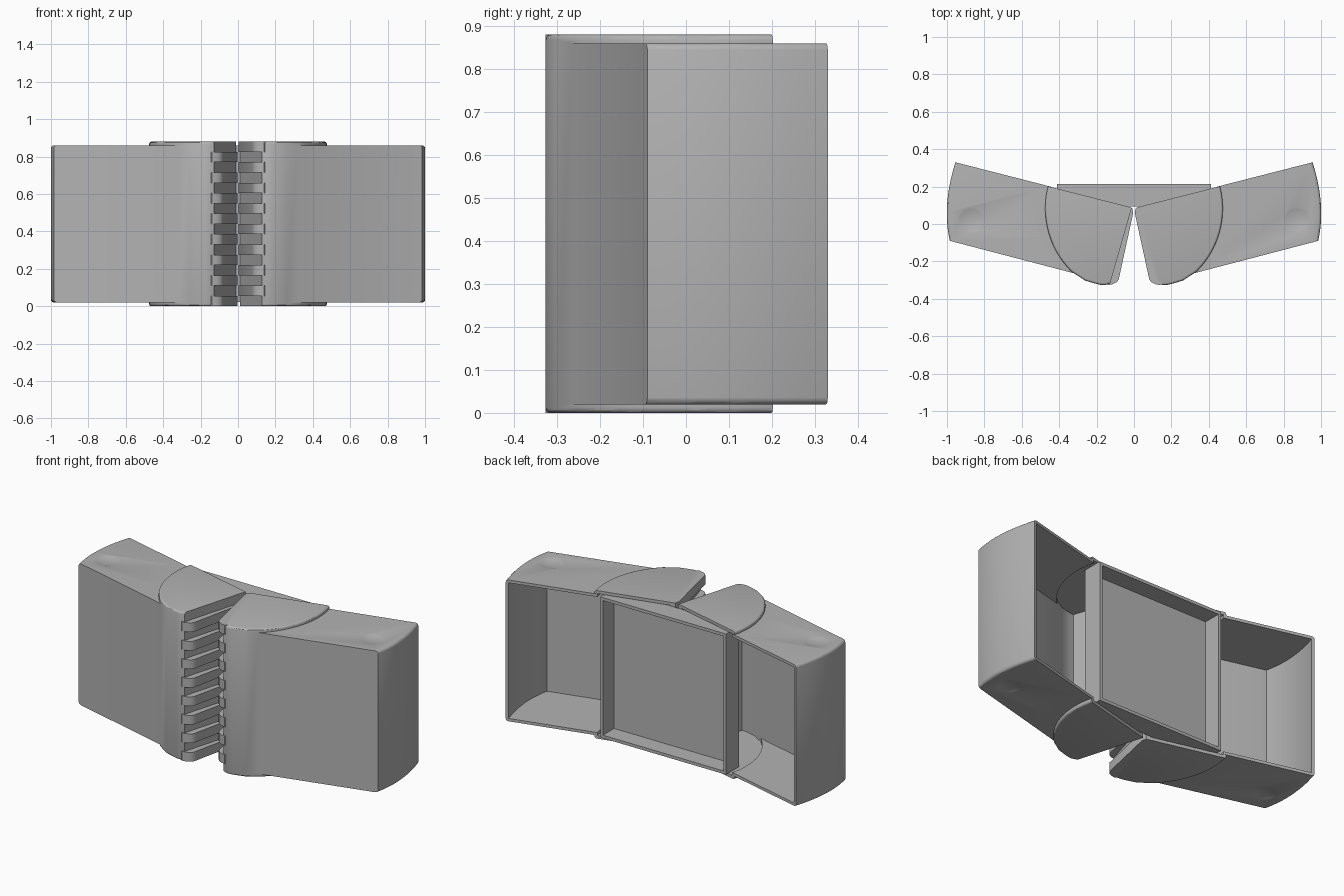
import bpy
import bmesh
from math import radians, cos, sin
from mathutils import Vector

cube = bpy.data.objects.get("Cube")
if cube:
    bpy.data.objects.remove(cube)

grey = bpy.data.materials.new("plain grey")
grey.use_nodes = True
COLOUR = (0.45, 0.45, 0.45, 1)
grey.diffuse_color = COLOUR
grey.node_tree.nodes["Principled BSDF"].inputs["Base Color"].default_value = COLOUR


def link(name, bm):
    mesh = bpy.data.meshes.new(name)
    bm.to_mesh(mesh)
    bm.free()
    mesh.materials.append(grey)
    ob = bpy.data.objects.new(name, mesh)
    bpy.context.collection.objects.link(ob)
    return ob


def prism(name, points, z0, z1, side=1, bevel=0, keep_sharp=()):
    """Upright prism; rim edges are rounded except those listed in keep_sharp."""
    bm = bmesh.new()
    low = [bm.verts.new((x * side, y, z0)) for x, y in points]
    high = [bm.verts.new((x * side, y, z1)) for x, y in points]
    n = len(points)
    bm.faces.new(low)
    bm.faces.new(high)
    for i in range(n):
        j = (i + 1) % n
        bm.faces.new((low[i], low[j], high[j], high[i]))
    bmesh.ops.recalc_face_normals(bm, faces=bm.faces)
    if bevel:
        rim = [bm.edges.get((ring[i], ring[(i + 1) % n]))
               for ring in (low, high) for i in range(n) if i not in keep_sharp]
        bmesh.ops.bevel(bm, geom=rim, offset=bevel, segments=3, profile=0.5,
                        affect='EDGES', clamp_overlap=True)
    return link(name, bm)


def ball(x, y, z, radius):
    bm = bmesh.new()
    bmesh.ops.create_uvsphere(bm, u_segments=48, v_segments=64, radius=radius)
    bmesh.ops.translate(bm, verts=bm.verts, vec=(x, y, z))
    return link("dimple_cutter", bm)


def combine(ob, others, operation):
    """Apply booleans to ob and remove the helper objects."""
    for other in others:
        other.hide_render = True
        mod = ob.modifiers.new("boolean", 'BOOLEAN')
        mod.operation = operation
        mod.solver = 'EXACT'
        mod.object = other
    deps = bpy.context.evaluated_depsgraph_get()
    mesh = bpy.data.meshes.new_from_object(ob.evaluated_get(deps))
    ob.modifiers.clear()
    ob.data = mesh
    for other in others:
        bpy.data.objects.remove(other)


def end_curve(a, control, b, steps=10):
    a, control, b = Vector(a), Vector(control), Vector(b)
    ts = [i / steps for i in range(steps + 1)]
    return [tuple(a * (1 - t) ** 2 + control * 2 * t * (1 - t) + b * t * t) for t in ts]


def hub_arc(radius, steps=16):
    angles = [radians(14.5 - 60 * i / steps) for i in range(steps + 1)]
    return [(radius * cos(a), 0.083 + radius * sin(a)) for a in angles]


# Half outlines, drawn for the left side
arm = [(0.2, 0.137)] + end_curve((0.955, 0.33), (1.028, 0.1), (0.985, -0.09)) + [(0.2, -0.295)]
arm_hollow = [(0.16, 0.4), (0.934, 0.4)] + end_curve(
    (0.937, 0.33), (1.01, 0.1), (0.967, -0.077)) + [(0.16, -0.287)]
hub = [(0.012, 0.088)] + hub_arc(0.475) + [
    (0.26, -0.303), (0.21, -0.318), (0.18, -0.325), (0.155, -0.327), (0.128, -0.318)]
hub_hollow = [(0.036, 0.3), (0.443, 0.3)] + hub_arc(0.458) + [
    (0.25, -0.287), (0.19, -0.303), (0.156, -0.305), (0.036, 0.08)]
tooth = [(0.03, 0.085), (0.01, 0.086), (0.004, 0.06), (0.078, -0.28), (0.082, -0.298),
         (0.094, -0.312), (0.115, -0.322), (0.14, -0.327), (0.152, -0.318)]

ROWS, HEIGHT = 16, 0.88
step = HEIGHT / ROWS
parts = []
for label, side in (("left", 1), ("right", -1)):
    # Hollow shell: arm and hub joined, then opened at the back
    shell = prism(label + "_shell", arm, 0.02, 0.86, side, 0.016, (0, len(arm) - 2, len(arm) - 1))
    body = prism("hub_body", hub, 0, HEIGHT, side, 0.012, (0, len(hub) - 1))
    combine(shell, [body], 'UNION')
    cutters = [prism("arm_cutter", arm_hollow, 0.037, 0.843, side),
               prism("hub_cutter", hub_hollow, 0.018, 0.862, side)]
    # Shallow finger dimples above and below
    cutters += [ball(side * 0.87, 0.02, 0.85 + 0.25, 0.25),
                ball(side * 0.87, 0.02, 0.03 - 0.25, 0.25)]
    combine(shell, cutters, 'DIFFERENCE')
    parts.append(shell)

    # Interleaved hinge teeth, alternating between the two sides
    first = 1 if side == 1 else 0
    for row in range(first, ROWS, 2):
        parts.append(prism(f"{label}_tooth_{row // 2 + 1}", tooth,
                           row * step, (row + 1) * step, side))

# Shallow tray set between the shells, open to the back
tray = prism("centre_tray", [(-0.413, 0.093), (0.413, 0.093), (0.413, 0.215), (-0.413, 0.215)],
             0.022, 0.858)
combine(tray, [prism("tray_cutter", [(-0.396, 0.11), (0.396, 0.11), (0.396, 0.3), (-0.396, 0.3)],
                     0.04, 0.84)], 'DIFFERENCE')
parts.append(tray)

# Smooth the curved faces, keep the edges crisp
bpy.ops.object.select_all(action='DESELECT')
for ob in parts:
    ob.select_set(True)
bpy.context.view_layer.objects.active = tray
bpy.ops.object.shade_smooth_by_angle(angle=radians(30))
